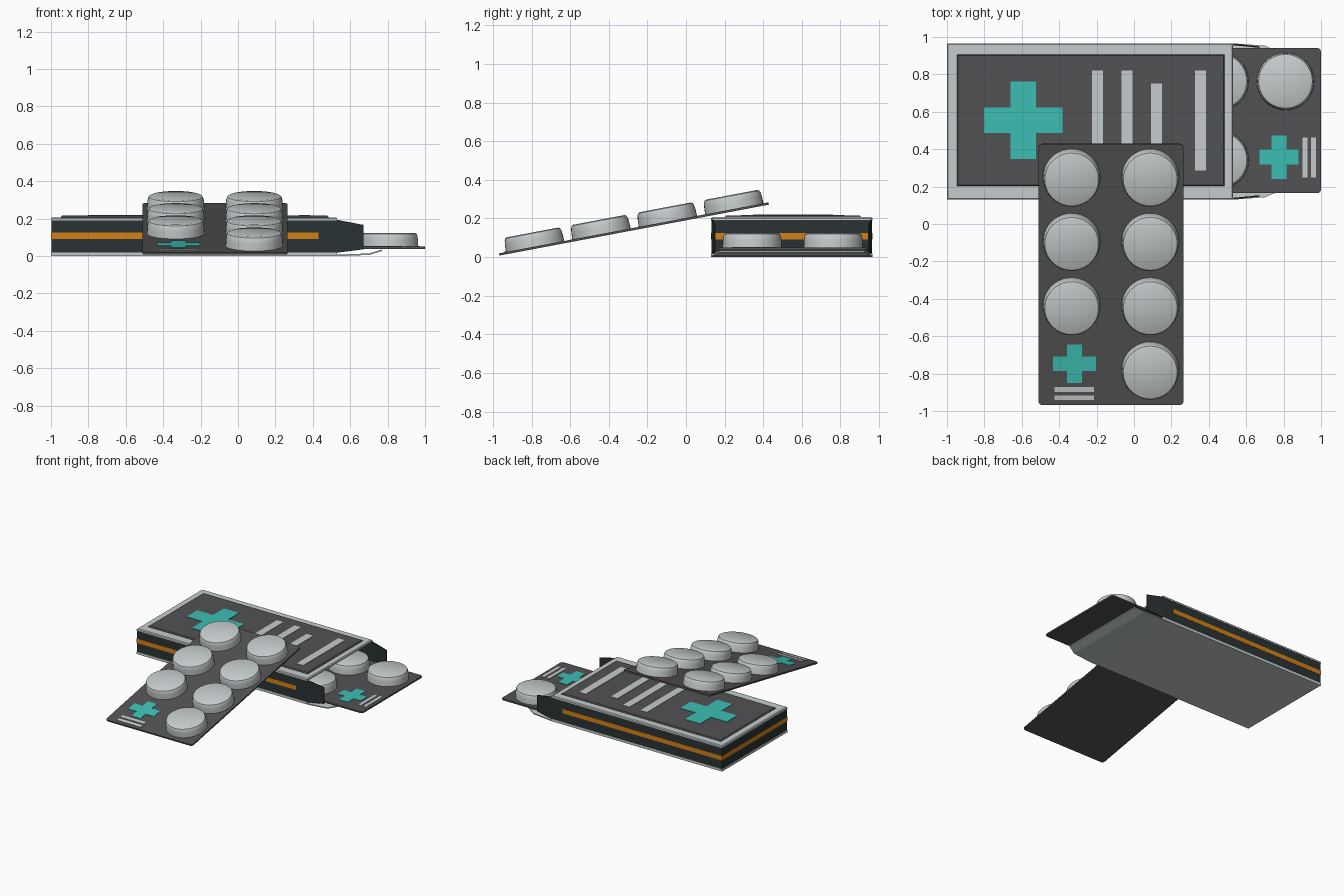
import bpy, bmesh, math
from mathutils import Matrix, Vector

if "Cube" in bpy.data.objects:
    bpy.data.objects.remove(bpy.data.objects["Cube"])


def material(name, rgb):
    m = bpy.data.materials.new(name)
    m.use_nodes = True
    m.diffuse_color = (*rgb, 1)
    bsdf = m.node_tree.nodes["Principled BSDF"]
    bsdf.inputs["Base Color"].default_value = (*rgb, 1)
    bsdf.inputs["Roughness"].default_value = 0.6
    return m


LIGHT = material("pale grey", (0.56, 0.60, 0.61))
PANEL = material("charcoal", (0.085, 0.083, 0.087))
WALL = material("dark slate", (0.023, 0.032, 0.034))
ORANGE = material("orange", (0.65, 0.22, 0.008))
TEAL = material("teal", (0.045, 0.52, 0.45))


def finish(name, bm, mat, matrix=None):
    bmesh.ops.recalc_face_normals(bm, faces=bm.faces[:])
    me = bpy.data.meshes.new(name)
    bm.to_mesh(me)
    bm.free()
    me.materials.append(mat)
    ob = bpy.data.objects.new(name, me)
    bpy.context.collection.objects.link(ob)
    if matrix is not None:
        ob.matrix_world = matrix
    return ob


def prism(name, base, offset, mat, matrix=None):
    """Extrude a flat 3D outline along an offset."""
    bm = bmesh.new()
    face = bm.faces.new([bm.verts.new(p) for p in base])
    new = bmesh.ops.extrude_face_region(bm, geom=[face])["geom"]
    bmesh.ops.translate(bm, vec=offset,
                        verts=[g for g in new if isinstance(g, bmesh.types.BMVert)])
    return finish(name, bm, mat, matrix)


def block(name, x0, x1, y0, y1, z0, z1, mat, matrix=None):
    base = [(x0, y0, z0), (x1, y0, z0), (x1, y1, z0), (x0, y1, z0)]
    return prism(name, base, (0, 0, z1 - z0), mat, matrix)


def cross(name, cx, cy, ax, ay, w, z0, z1, mat, matrix=None):
    quarter = [(ax, w), (w, w), (w, ay)]
    pts = quarter + [(-x, y) for x, y in quarter[::-1]]
    pts += [(-x, -y) for x, y in quarter] + [(x, -y) for x, y in quarter[::-1]]
    return prism(name, [(cx + x, cy + y, z0) for x, y in pts], (0, 0, z1 - z0), mat, matrix)


def bevel(ob, width, segments, vertical):
    """Bevel either the upright edges or the top rim."""
    bm = bmesh.new()
    bm.from_mesh(ob.data)
    top = max(v.co.z for v in bm.verts)
    if vertical:
        edges = [e for e in bm.edges if abs(e.verts[0].co.z - e.verts[1].co.z) > 1e-4]
    else:
        edges = [e for e in bm.edges if all(v.co.z > top - 1e-4 for v in e.verts)]
    bmesh.ops.bevel(bm, geom=edges, offset=width, segments=segments, profile=0.5,
                    affect='EDGES')
    bm.to_mesh(ob.data)
    bm.free()


def tablets(name, centres, z, matrix):
    """Round domed pockets lathed from one profile."""
    profile = [(0.154, 0), (0.152, 0.04), (0.149, 0.06), (0.144, 0.071), (0.135, 0.076)]
    sides = 40
    bm = bmesh.new()
    for cx, cy in centres:
        rings = []
        for r, h in profile:
            rings.append([bm.verts.new((cx + r * math.cos(math.tau * i / sides),
                                        cy + r * math.sin(math.tau * i / sides), z + h))
                          for i in range(sides)])
        for a, b in zip(rings, rings[1:]):
            for i in range(sides):
                j = (i + 1) % sides
                bm.faces.new((a[i], a[j], b[j], b[i]))
        bm.faces.new(rings[-1])
        bm.faces.new(rings[0][::-1])
    ob = finish(name, bm, LIGHT, matrix)
    bpy.ops.object.select_all(action='DESELECT')
    bpy.context.view_layer.objects.active = ob
    ob.select_set(True)
    bpy.ops.object.shade_smooth_by_angle(angle=math.radians(35))


def blister(prefix, matrix):
    """Tablet sheet whose printed end lies at local x = 0, running to -x."""
    top = 0.012
    sheet = block(prefix + "_sheet", -1.42, 0, -0.388, 0.388, 0, top, PANEL, matrix)
    bevel(sheet, 0.02, 3, True)
    spots = [(-0.19 - 0.35 * row, side * 0.21) for row in range(4) for side in (1, -1)
             if (row, side) != (0, -1)]
    tablets(prefix + "_tablets", spots, top - 0.002, matrix)
    cross(prefix + "_cross", -0.225, -0.195, 0.105, 0.116, 0.04,
          top - 0.002, top + 0.003, TEAL, matrix)
    for i, u in enumerate((0.04, 0.085)):
        block(f"{prefix}_print_bar_{i + 1}", -u - 0.013, -u + 0.013, -0.303, -0.09,
              top - 0.002, top + 0.003, LIGHT, matrix)


# Carton extents
X0, X1, Y0, Y1 = -1.0, 0.53, 0.13, 0.966
YM = (Y0 + Y1) / 2

# Carton top and bottom
block("carton_bottom", X0, X1, Y0, Y1, 0, 0.02, LIGHT)
lid = block("carton_top", X0, X1, Y0, Y1, 0.19, 0.207, LIGHT)
bevel(lid, 0.006, 1, False)

# Closed end with stripe on both faces
block("end_wall", X0 + 0.002, X0 + 0.014, Y0 + 0.002, Y1 - 0.002, 0.018, 0.192, WALL)
block("end_stripe", X0, X0 + 0.004, Y0, Y1, 0.09, 0.126, ORANGE)
block("inner_end_stripe", X0 + 0.012, X0 + 0.016, Y0 + 0.014, Y1 - 0.014, 0.09, 0.126, ORANGE)

# Long walls, stripes and opened side flaps
for label, y, s in (("front", Y0, 1), ("back", Y1, -1)):
    def span(a, b):
        return sorted((y + s * a, y + s * b))
    block(label + "_wall", X0 + 0.002, X1, *span(0.002, 0.014), 0.018, 0.192, WALL)
    block(label + "_stripe", X0, 0.43, *span(0, 0.004), 0.09, 0.126, ORANGE)
    flap = [(X1, y + s * 0.002, 0.018), (0.67, y + s * 0.016, 0.036),
            (0.67, y + s * 0.016, 0.167), (X1, y + s * 0.002, 0.194)]
    prism(label + "_flap", flap, (0, s * 0.008, 0), WALL)

# Bottom flap folded gently upward
bm = bmesh.new()
rows = []
for x, half, z in ((X1, 0.418, 0.0), (0.70, 0.405, 0.006), (0.77, 0.375, 0.027)):
    rows.append([bm.verts.new((x, YM + k * half, z + h))
                 for k, h in ((-1, 0), (1, 0), (1, 0.008), (-1, 0.008))])
for a, b in zip(rows, rows[1:]):
    for i in range(4):
        j = (i + 1) % 4
        bm.faces.new((a[i], a[j], b[j], b[i]))
bm.faces.new(rows[0])
bm.faces.new(rows[-1])
finish("bottom_flap", bm, LIGHT)

# Raised top panel and its printed marks
panel = block("top_panel", -0.947, 0.485, 0.202, 0.907, 0.2, 0.216, PANEL)
bevel(panel, 0.007, 1, False)
cross("top_cross", -0.592, 0.555, 0.21, 0.207, 0.068, 0.214, 0.22, TEAL)
for i, (x, y_top) in enumerate(((-0.195, 0.82), (-0.037, 0.82), (0.12, 0.75), (0.355, 0.82))):
    block(f"top_bar_{i + 1}", x - 0.03, x + 0.03, 0.285, y_top, 0.214, 0.219, LIGHT)

# Sheet sliding out of the carton, and sheet leaning on its front edge
blister("inner", Matrix.Translation((1.0, 0.5525, 0.038)))
blister("leaning", Matrix.Translation((-0.123, -0.966, 0.008))
        @ Matrix.Rotation(math.radians(10.7), 4, 'X')
        @ Matrix.Rotation(math.radians(-90), 4, 'Z'))
